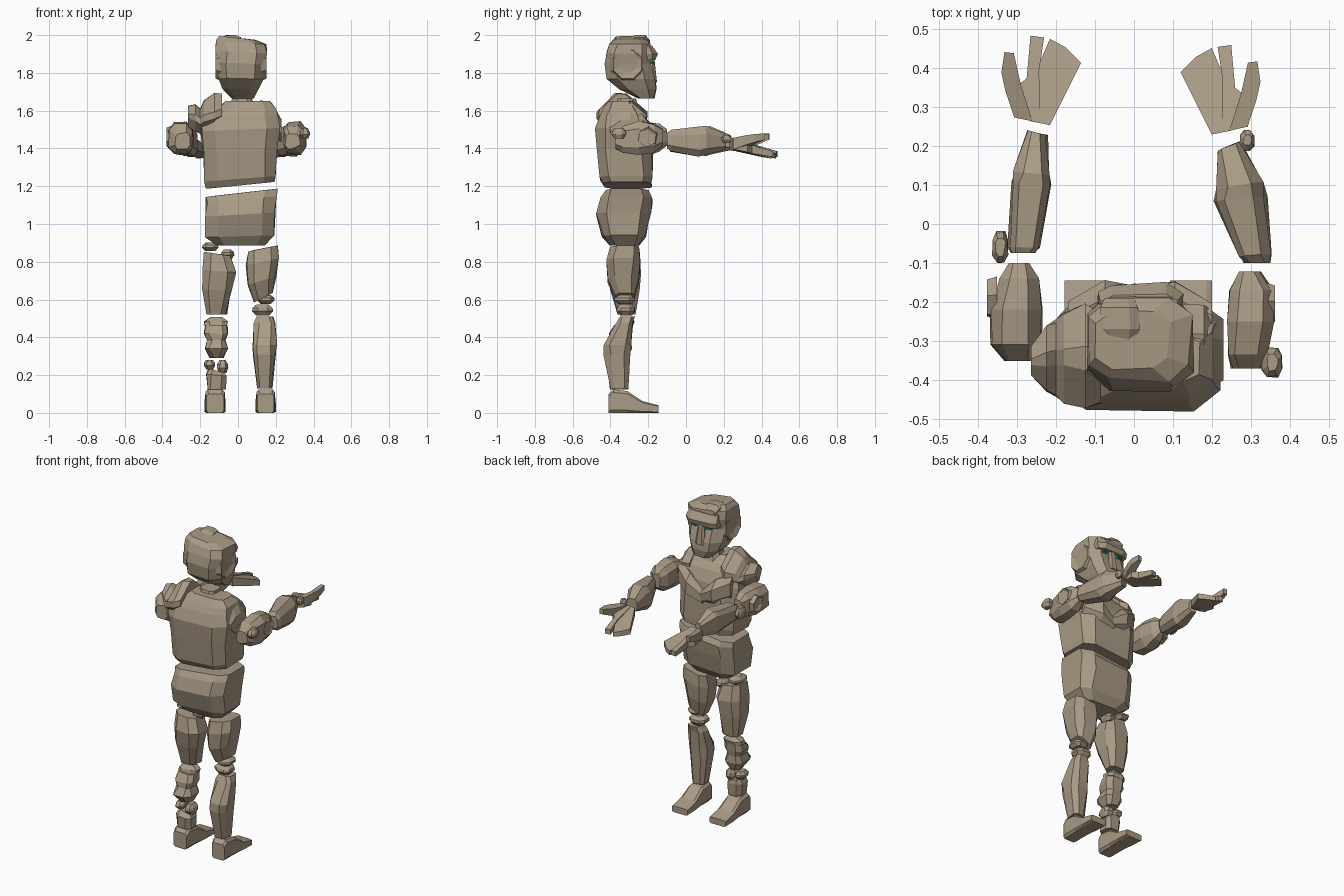
import bpy, bmesh, math, random
from mathutils import Vector

random.seed(4)


def material(name, color):
    m = bpy.data.materials.new(name)
    m.diffuse_color = (*color, 1)
    return m


STONE = material("stone", (0.40, 0.325, 0.235))
GLOW = material("glow", (0.0, 0.42, 0.32))


def finish(name, bm, mat=STONE):
    bmesh.ops.recalc_face_normals(bm, faces=bm.faces)
    me = bpy.data.meshes.new(name)
    bm.to_mesh(me)
    bm.free()
    me.materials.append(mat)
    ob = bpy.data.objects.new(name, me)
    bpy.context.collection.objects.link(ob)
    return ob


def rock(name, axis, rings, cut=0.55, jit=0.006, tilt=(0, 0), mat=STONE):
    """Loft of eight-sided rings (position, low a, high a, low b, high b);
    tilt slopes the first and last ring."""
    bm = bmesh.new()
    loops = []
    shape = [(1, -cut), (1, cut), (cut, 1), (-cut, 1),
             (-1, cut), (-1, -cut), (-cut, -1), (cut, -1)]
    for k, (p, a0, a1, b0, b1) in enumerate(rings):
        f = k / (len(rings) - 1)
        slope = tilt[0] * (1 - f) + tilt[1] * f
        loop = []
        for u, v in shape:
            a = (a0 + a1) / 2 + u * (a1 - a0) / 2 + random.uniform(-jit, jit)
            b = (b0 + b1) / 2 + v * (b1 - b0) / 2 + random.uniform(-jit, jit)
            q = p + slope * u
            co = {"z": (a, b, q), "y": (a, q, b), "x": (q, a, b)}[axis]
            loop.append(bm.verts.new(co))
        loops.append(loop)
    for lo, hi in zip(loops, loops[1:]):
        for i in range(8):
            j = (i + 1) % 8
            bm.faces.new((lo[i], lo[j], hi[j], hi[i]))
    bm.faces.new(loops[0][::-1])
    bm.faces.new(loops[-1])
    return finish(name, bm, mat)


def pebble(name, center, size):
    """Loose stone: a short irregular loft."""
    (x, y, z), (sx, sy, sz) = center, size
    rock(name, "z", [(z + h * sz, x - k * sx, x + k * sx, y - k * sy, y + k * sy)
                     for h, k in ((-1, 0.6), (-0.2, 1), (0.35, 0.95), (1, 0.55))],
         cut=0.5, jit=0.003)


def slab(name, points, thick):
    """Plate following a top outline of (x, y, z), thinner at its tip."""
    bm = bmesh.new()
    ys = [p[1] for p in points]
    halves = [thick * (1 - 0.5 * (y - min(ys)) / (max(ys) - min(ys))) / 2 for y in ys]
    top = [bm.verts.new((x, y, z + h)) for (x, y, z), h in zip(points, halves)]
    low = [bm.verts.new((x, y, z - h)) for (x, y, z), h in zip(points, halves)]
    n = len(points)
    bm.faces.new(top)
    bm.faces.new(low[::-1])
    for i in range(n):
        j = (i + 1) % n
        bm.faces.new((top[i], low[i], low[j], top[j]))
    return finish(name, bm)


def boss(name, x, y, z, r, depth, side, n=6):
    """Raised stud with a sunken centre on a side face."""
    bm = bmesh.new()
    loops = [[bm.verts.new((px, y + k * math.cos(i * math.tau / n + 0.4),
                            z + k * math.sin(i * math.tau / n + 0.4))) for i in range(n)]
             for px, k in ((x, r), (x + side * depth, r * 0.85), (x + side * depth * 0.6, r * 0.5))]
    for a, b in zip(loops, loops[1:]):
        for i in range(n):
            bm.faces.new((a[i], a[(i + 1) % n], b[(i + 1) % n], b[i]))
    bm.faces.new(loops[0])
    bm.faces.new(loops[-1])
    return finish(name, bm)


# Head, with its face toward +y
rock("head", "z", [
    (1.665, -0.035, 0.085, -0.25, -0.17), (1.715, -0.085, 0.105, -0.35, -0.16),
    (1.77, -0.105, 0.13, -0.415, -0.165), (1.85, -0.112, 0.145, -0.432, -0.185),
    (1.91, -0.115, 0.15, -0.425, -0.18), (1.96, -0.115, 0.145, -0.40, -0.195),
    (1.985, -0.095, 0.09, -0.37, -0.22)], cut=0.6, tilt=(0, -0.01))
rock("brow", "z", [(1.868, -0.09, 0.12, -0.26, -0.162),
                   (1.90, -0.098, 0.13, -0.27, -0.153),
                   (1.945, -0.09, 0.115, -0.27, -0.185)], cut=0.62)
rock("nose", "z", [(1.75, -0.02, 0.05, -0.22, -0.152),
                   (1.87, -0.005, 0.035, -0.22, -0.168)], jit=0.002)
rock("crest", "y", [(-0.30, -0.08, 0.005, 1.95, 1.985), (-0.27, -0.09, 0.015, 1.95, 2.0),
                    (-0.215, -0.085, 0.01, 1.94, 1.998), (-0.19, -0.075, 0, 1.93, 1.97)], jit=0.002)
for s, tag in ((1, "right"), (-1, "left")):
    c = 0.016
    boss(tag + "_ear", c + s * 0.105, -0.31, 1.845, 0.095, 0.03, s, 8)
    rock(tag + "_eye", "x", [(c + s * 0.038, -0.2, -0.17, 1.85, 1.86),
                             (c + s * 0.068, -0.205, -0.172, 1.853, 1.863)],
         jit=0, mat=GLOW)

# Torso, chest plates and shoulders
rock("torso", "z", [
    (1.205, -0.165, 0.195, -0.435, -0.185), (1.24, -0.175, 0.203, -0.455, -0.18),
    (1.39, -0.183, 0.208, -0.475, -0.18), (1.50, -0.195, 0.222, -0.48, -0.19),
    (1.57, -0.185, 0.212, -0.46, -0.22), (1.61, -0.11, 0.195, -0.435, -0.25),
    (1.65, -0.07, 0.165, -0.405, -0.285)], cut=0.65, tilt=(0.018, 0))
rock("neck", "z", [(1.58, -0.05, 0.09, -0.38, -0.24), (1.665, -0.03, 0.07, -0.36, -0.26)])
for s, tag in ((1, "right"), (-1, "left")):
    c = 0.015
    rock(tag + "_chest", "x", [
        (c - s * 0.01, -0.27, -0.165, 1.36, 1.44),
        (c + s * 0.09, -0.29, -0.150, 1.375, 1.53),
        (c + s * 0.185, -0.33, -0.20, 1.41, 1.58)], cut=0.45)
rock("left_shoulder", "x", [
    (-0.265, -0.385, -0.32, 1.52, 1.62), (-0.225, -0.43, -0.26, 1.49, 1.635),
    (-0.20, -0.44, -0.25, 1.48, 1.61), (-0.18, -0.46, -0.23, 1.47, 1.65),
    (-0.125, -0.478, -0.21, 1.46, 1.69), (-0.085, -0.455, -0.23, 1.50, 1.685)], cut=0.2)
rock("right_shoulder", "x", [
    (0.12, -0.43, -0.21, 1.46, 1.65), (0.18, -0.42, -0.21, 1.45, 1.64),
    (0.23, -0.40, -0.24, 1.44, 1.55)], cut=0.3)

# Hips
rock("hips", "z", [
    (0.885, -0.11, 0.14, -0.40, -0.25), (0.935, -0.17, 0.195, -0.44, -0.215),
    (1.05, -0.172, 0.198, -0.47, -0.19), (1.13, -0.165, 0.20, -0.455, -0.178),
    (1.165, -0.175, 0.212, -0.43, -0.195)], cut=0.66, tilt=(0, 0.022))

# Legs
rock("left_thigh", "z", [
    (0.52, -0.168, -0.062, -0.36, -0.27), (0.65, -0.185, -0.035, -0.40, -0.25),
    (0.75, -0.192, -0.012, -0.42, -0.24), (0.842, -0.175, -0.045, -0.40, -0.26)],
    tilt=(0, -0.01))
rock("right_thigh", "z", [
    (0.61, 0.085, 0.18, -0.37, -0.27), (0.70, 0.05, 0.20, -0.41, -0.25),
    (0.80, 0.042, 0.213, -0.425, -0.24), (0.87, 0.05, 0.207, -0.40, -0.245)],
    tilt=(0.025, 0.016))
rock("right_shin", "z", [
    (0.13, 0.098, 0.182, -0.40, -0.31), (0.31, 0.078, 0.2, -0.435, -0.29),
    (0.36, 0.075, 0.203, -0.43, -0.29), (0.475, 0.085, 0.198, -0.37, -0.28),
    (0.51, 0.10, 0.185, -0.35, -0.275)])
rock("left_knee", "z", [(0.462, -0.18, -0.055, -0.36, -0.28),
                        (0.485, -0.175, -0.058, -0.36, -0.275),
                        (0.508, -0.14, -0.085, -0.34, -0.29)])
rock("left_shin", "z", [
    (0.29, -0.145, -0.08, -0.39, -0.31), (0.34, -0.178, -0.055, -0.43, -0.29),
    (0.385, -0.16, -0.065, -0.41, -0.295), (0.42, -0.182, -0.052, -0.41, -0.285),
    (0.465, -0.172, -0.058, -0.38, -0.285)])
rock("left_ankle", "z", [(0.125, -0.165, -0.065, -0.40, -0.31),
                         (0.20, -0.165, -0.062, -0.41, -0.30),
                         (0.225, -0.155, -0.075, -0.39, -0.31)], tilt=(0, -0.01))
for tag, x0, x1 in (("left", -0.178, -0.065), ("right", 0.092, 0.2)):
    rock(tag + "_foot", "y", [
        (-0.41, x0 + .01, x1 - .01, 0, 0.10), (-0.385, x0 + .005, x1 - .005, 0, 0.125),
        (-0.31, x0 + .005, x1 - .005, 0, 0.115), (-0.23, x0, x1, 0, 0.062),
        (-0.145, x0, x1, 0, 0.04)], cut=0.75, jit=0)

# Upper arms and forearms
rock("right_upper_arm", "y", [
    (-0.372, 0.25, 0.325, 1.40, 1.48), (-0.335, 0.24, 0.345, 1.38, 1.52),
    (-0.25, 0.24, 0.355, 1.37, 1.54), (-0.17, 0.25, 0.355, 1.38, 1.53),
    (-0.122, 0.275, 0.325, 1.41, 1.50)])
rock("left_upper_arm", "y", [
    (-0.352, -0.335, -0.255, 1.40, 1.48), (-0.31, -0.365, -0.238, 1.37, 1.53),
    (-0.22, -0.37, -0.238, 1.365, 1.54), (-0.14, -0.345, -0.25, 1.38, 1.53),
    (-0.10, -0.32, -0.275, 1.42, 1.50)])
boss("right_elbow", 0.335, -0.205, 1.46, 0.06, 0.027, 1)
boss("left_elbow", -0.352, -0.19, 1.46, 0.06, 0.026, -1)
rock("right_forearm", "y", [
    (-0.10, 0.285, 0.345, 1.40, 1.48), (-0.08, 0.272, 0.348, 1.385, 1.495),
    (0.065, 0.207, 0.338, 1.36, 1.51), (0.10, 0.213, 0.33, 1.365, 1.515),
    (0.20, 0.212, 0.275, 1.395, 1.475)], tilt=(0, 0.012))
rock("left_forearm", "y", [
    (-0.075, -0.318, -0.258, 1.40, 1.48), (-0.06, -0.322, -0.245, 1.385, 1.49),
    (0.105, -0.315, -0.21, 1.36, 1.51), (0.13, -0.31, -0.215, 1.365, 1.515),
    (0.235, -0.275, -0.226, 1.395, 1.47)], tilt=(0, -0.006))

# Hands: palm with broad fingers, single finger and raised thumb
for tag, s, dx, dy in (("right", 1, 0, 0), ("left", -1, 0.016, 0.024)):
    def hand(part, pts, thick):
        slab(tag + part, [(s * (x + dx), y + dy, z) for x, y, z in pts], thick)
    hand("_broad_fingers", [(0.2, 0.23, 1.42), (0.25, 0.24, 1.42), (0.24, 0.36, 1.39),
                            (0.2, 0.452, 1.36), (0.16, 0.43, 1.365), (0.12, 0.39, 1.375)], 0.055)
    hand("_finger", [(0.225, 0.235, 1.42), (0.288, 0.25, 1.425), (0.292, 0.325, 1.405),
                     (0.26, 0.35, 1.395), (0.25, 0.46, 1.37), (0.215, 0.455, 1.37),
                     (0.228, 0.37, 1.39)], 0.06)
    hand("_thumb", [(0.245, 0.24, 1.42), (0.292, 0.25, 1.425), (0.315, 0.32, 1.445),
                    (0.325, 0.365, 1.455), (0.317, 0.418, 1.463), (0.293, 0.415, 1.463),
                    (0.275, 0.335, 1.435)], 0.065)

# Loose joint stones
for name, center, size in [
        ("left_hip_stone", (-0.147, -0.31, 0.88), (0.042, 0.06, 0.022)),
        ("left_groin_stone", (-0.055, -0.30, 0.84), (0.033, 0.05, 0.026)),
        ("right_knee_stone_upper", (0.148, -0.325, 0.60), (0.046, 0.055, 0.023)),
        ("right_knee_stone_lower", (0.13, -0.32, 0.545), (0.055, 0.05, 0.03)),
        ("left_ankle_stone_outer", (-0.15, -0.35, 0.255), (0.03, 0.045, 0.025)),
        ("left_ankle_stone_inner", (-0.082, -0.35, 0.245), (0.03, 0.045, 0.034)),
        ("right_wrist_stone", (0.29, 0.215, 1.45), (0.018, 0.026, 0.022)),
        ("left_elbow_stone", (-0.343, -0.06, 1.45), (0.02, 0.04, 0.035)),
        ("right_back_stone", (0.355, -0.355, 1.48), (0.026, 0.037, 0.028))]:
    pebble(name, center, size)
